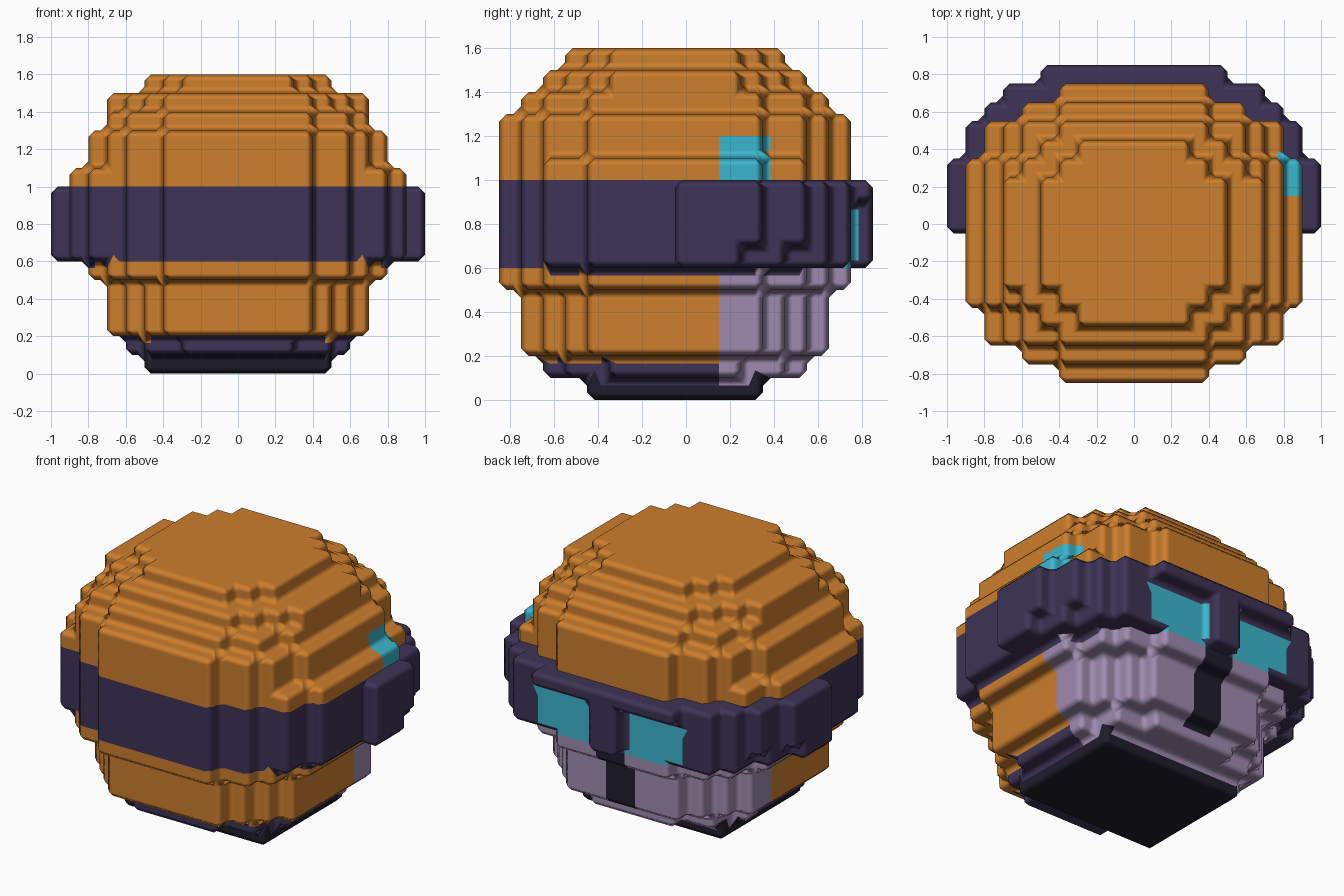
import bpy, bmesh
from mathutils import Vector

if "Cube" in bpy.data.objects:
    bpy.data.objects.remove(bpy.data.objects["Cube"])

S = 0.1  # block size


def material(name, rgb):
    m = bpy.data.materials.new(name)
    m.diffuse_color = (*rgb, 1)
    m.use_nodes = True
    m.node_tree.nodes["Principled BSDF"].inputs["Base Color"].default_value = m.diffuse_color
    return m


ORANGE, PURPLE, BLACK, LILAC, CYAN = range(5)
MATS = [material("orange", (0.61, 0.21, 0.026)),
        material("dark_purple", (0.047, 0.034, 0.093)),
        material("near_black", (0.014, 0.012, 0.025)),
        material("lilac", (0.35, 0.26, 0.43)),
        material("cyan", (0.044, 0.47, 0.62))]

# Body layers: bottom, top, then stepped plan as (half width, half depth)
LAYERS = [
    (0.0, 0.1, [(.5, .4)]),
    (0.1, 0.2, [(.3, .6), (.5, .5), (.6, .3)]),
    (0.2, 0.5, [(.4, .7), (.5, .6), (.6, .5), (.7, .4)]),
    (0.5, 0.6, [(.4, .8), (.6, .7), (.7, .6), (.8, .4)]),
    (0.6, 1.1, [(.4, .8), (.6, .7), (.8, .6), (.9, .4)]),
    (1.1, 1.3, [(.4, .8), (.6, .7), (.7, .6), (.8, .4)]),
    (1.3, 1.4, [(.4, .7), (.6, .6), (.7, .4)]),
    (1.4, 1.5, [(.4, .6), (.5, .5), (.6, .4), (.7, .3)]),
    (1.5, 1.6, [(.3, .5), (.4, .4), (.5, .3)]),
]
# Raised band plan: half width, rear limit
BAND = [(.5, .85), (.7, .75), (.8, .65), (.9, .55), (1.0, .35)]


def in_body(x, y, z):
    return any(lo < z < hi and any(abs(x) < w and abs(y + .05) < d for w, d in plan)
               for lo, hi, plan in LAYERS)


def in_band(x, y, z):
    ax = abs(x)
    if not (.6 < z < 1.0 and y > -.05 and any(ax < w and y < d for w, d in BAND)):
        return False
    if z < .9 and y > .75 and ax > .1:          # eye openings
        return False
    if z < .7 and ((ax > .9 and y > .25) or (.8 < ax < .9 and y > .45)):
        return False                            # lower corner notches
    return True


def body_colour(x, y, z, n):
    if z < .1:
        return BLACK
    if z < .6:
        if y > .15:
            return BLACK if abs(x) < .1 and z > .2 and y > .55 else LILAC
        return PURPLE if z < .2 else ORANGE
    if z < 1.0:
        return CYAN if n.y > .5 and y > .6 and z < .9 and .1 < abs(x) < .5 else PURPLE
    if x > .7 and .15 < y < .35 and z < 1.2:    # side light
        return CYAN
    return ORANGE


def band_colour(x, y, z, n):
    return CYAN if n.y > .5 and .65 < y < .75 and .1 < abs(x) < .5 and z < .9 else PURPLE


DIRS = [Vector(d) for d in
        ((1, 0, 0), (-1, 0, 0), (0, 1, 0), (0, -1, 0), (0, 0, 1), (0, 0, -1))]


def block_shell(name, inside, colour):
    """Skin the filled blocks, then soften every step with a chamfer."""
    bm = bmesh.new()
    corners = {}

    def vert(p):
        key = tuple(round(c / S * 2) for c in p)
        if key not in corners:
            corners[key] = bm.verts.new(p)
        return corners[key]

    for i in range(-10, 10):
        for j in range(-8, 9):
            for k in range(16):
                c = Vector(((i + .5) * S, j * S, (k + .5) * S))
                if not inside(*c):
                    continue
                for n in DIRS:
                    if inside(*(c + n * S)):
                        continue
                    u = Vector((n.y, n.z, n.x))
                    v = n.cross(u)
                    quad = [vert(c + (n + u * a + v * b) * S / 2)
                            for a, b in ((-1, -1), (1, -1), (1, 1), (-1, 1))]
                    bm.faces.new(quad).material_index = colour(*c, n)
    mesh = bpy.data.meshes.new(name)
    for f in bm.faces:
        f.smooth = True
    bm.to_mesh(mesh)
    bm.free()
    for m in MATS:
        mesh.materials.append(m)
    ob = bpy.data.objects.new(name, mesh)
    bpy.context.collection.objects.link(ob)
    bev = ob.modifiers.new("soft_steps", 'BEVEL')
    bev.width = .035
    bev.segments = 1
    bev.limit_method = 'ANGLE'
    bev.harden_normals = True
    return ob


# Rounded stepped head and the raised visor wrapping its back half
block_shell("helmet_body", in_body, body_colour)
block_shell("visor_band", in_band, band_colour)
